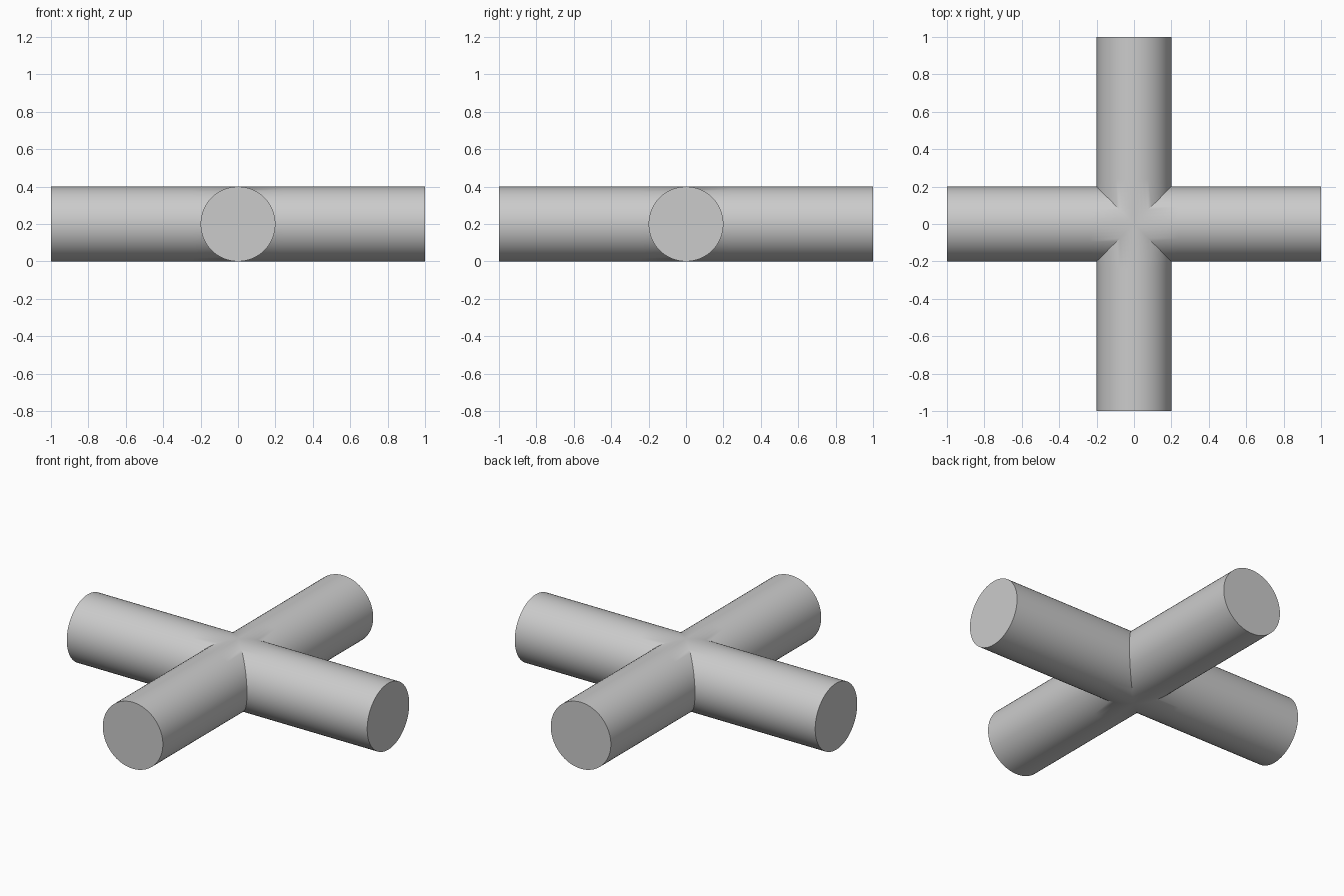
import bpy
import bmesh
import math
from mathutils import Matrix, Vector

cube = bpy.data.objects.get("Cube")
if cube:
    bpy.data.objects.remove(cube, do_unlink=True)

RADIUS = 0.2
LENGTH = 1.0
SIDES = 64

grey = bpy.data.materials.new("light grey")
grey.use_nodes = True
colour = (0.6, 0.6, 0.6, 1)
grey.diffuse_color = colour
grey.node_tree.nodes["Principled BSDF"].inputs["Base Color"].default_value = colour


def add_arm(bm, turn):
    """One round arm along +x, mitred at the centre, then turned about z."""
    rot = Matrix.Rotation(turn, 4, "Z")
    mitre, collar, end = [], [], []
    for i in range(SIDES):
        a = math.tau * i / SIDES
        y, z = RADIUS * math.sin(a), RADIUS + RADIUS * math.cos(a)
        for ring, x in ((mitre, abs(y)), (collar, RADIUS * 1.2), (end, LENGTH)):
            ring.append(bm.verts.new(rot @ Vector((x, y, z))))
    for inner, outer in ((mitre, collar), (collar, end)):
        for i in range(SIDES):
            j = (i + 1) % SIDES
            bm.faces.new((inner[i], inner[j], outer[j], outer[i]))
    bm.faces.new(end)  # flat end cap


# Four arms welded into one solid cross
bm = bmesh.new()
for k in range(4):
    add_arm(bm, k * math.pi / 2)
bmesh.ops.remove_doubles(bm, verts=bm.verts, dist=0.0001)
bmesh.ops.recalc_face_normals(bm, faces=bm.faces)
mesh = bpy.data.meshes.new("pipe_cross")
bm.to_mesh(mesh)
bm.free()
mesh.materials.append(grey)

cross = bpy.data.objects.new("pipe_cross", mesh)
bpy.context.collection.objects.link(cross)
bpy.ops.object.select_all(action="DESELECT")
cross.select_set(True)
bpy.context.view_layer.objects.active = cross
bpy.ops.object.shade_smooth_by_angle(angle=math.radians(30))
